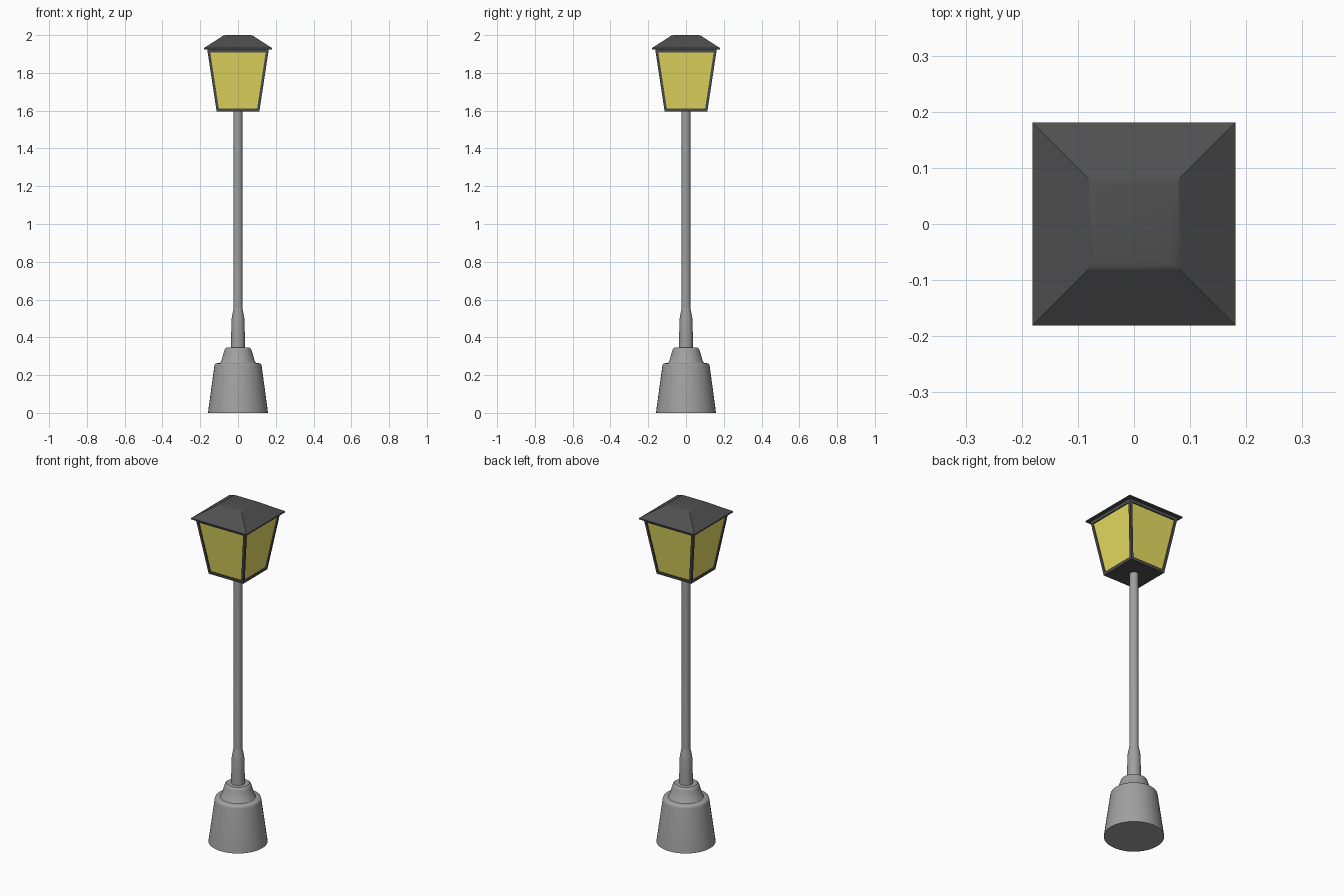
import bpy, bmesh, math

if "Cube" in bpy.data.objects:
    bpy.data.objects.remove(bpy.data.objects["Cube"])


def material(name, color):
    m = bpy.data.materials.new(name)
    m.diffuse_color = (*color, 1)
    m.use_nodes = True
    m.node_tree.nodes["Principled BSDF"].inputs["Base Color"].default_value = m.diffuse_color
    return m


IRON = material("grey_iron", (0.35, 0.35, 0.35))
DARK = material("dark_metal", (0.08, 0.08, 0.08))
GLASS = material("yellow_glass", (0.8, 0.72, 0.12))


def finish(name, bm, mat, smooth=False):
    bmesh.ops.recalc_face_normals(bm, faces=bm.faces)
    me = bpy.data.meshes.new(name)
    bm.to_mesh(me)
    bm.free()
    me.materials.append(mat)
    ob = bpy.data.objects.new(name, me)
    bpy.context.collection.objects.link(ob)
    if smooth:
        bpy.ops.object.select_all(action='DESELECT')
        ob.select_set(True)
        bpy.context.view_layer.objects.active = ob
        bpy.ops.object.shade_smooth_by_angle(angle=math.radians(35))
    return ob


def loft(bm, rings):
    """Skin a stack of equal-length point rings and cap both ends."""
    rows = [[bm.verts.new(p) for p in r] for r in rings]
    n = len(rows[0])
    for a, b in zip(rows, rows[1:]):
        for i in range(n):
            j = (i + 1) % n
            bm.faces.new((a[i], a[j], b[j], b[i]))
    bm.faces.new(rows[0][::-1])
    bm.faces.new(rows[-1])


def circle(r, z, n=40):
    return [(r * math.cos(2 * math.pi * i / n), r * math.sin(2 * math.pi * i / n), z)
            for i in range(n)]


def rect(x0, x1, y0, y1, z):
    return [(x0, y0, z), (x1, y0, z), (x1, y1, z), (x0, y1, z)]


def square(h, z):
    return rect(-h, h, -h, h, z)


def lathe(name, profile):
    bm = bmesh.new()
    loft(bm, [circle(r, z) for r, z in profile])
    return finish(name, bm, IRON, smooth=True)


def half(z):
    """Half width of the tapering lantern at height z."""
    return 0.113 + (z - 1.595) * (0.163 - 0.113) / 0.33


# Stepped round base and post
lathe("base", [(0.159, 0), (0.125, 0.25), (0.123, 0.257), (0.117, 0.262), (0.095, 0.265),
               (0.09, 0.27), (0.073, 0.328), (0.069, 0.339), (0.061, 0.345), (0.03, 0.346)])
lathe("post", [(0.037, 0.335), (0.036, 0.42), (0.034, 0.495), (0.031, 0.515),
               (0.025, 0.545), (0.024, 0.56), (0.023, 1.6)])

# Glass body, slightly inset from the frame
bm = bmesh.new()
loft(bm, [square(half(z) - 0.006, z) for z in (1.6, 1.922)])
finish("lantern_glass", bm, GLASS)

# Frame: floor plate, top rail and four leaning corner bars
for name, z0, z1 in (("floor_plate", 1.595, 1.611), ("top_rail", 1.907, 1.926)):
    bm = bmesh.new()
    loft(bm, [square(half(z), z) for z in (z0, z1)])
    finish(name, bm, DARK)

bm = bmesh.new()
for sx in (-1, 1):
    for sy in (-1, 1):
        loft(bm, [rect(sx * (half(z) - 0.014), sx * half(z),
                       sy * (half(z) - 0.014), sy * half(z), z) for z in (1.6, 1.924)])
finish("corner_bars", bm, DARK)

# Truncated pyramid roof with a thin eave and softened top
bm = bmesh.new()
loft(bm, [square(h, z) for h, z in ((0.181, 1.924), (0.181, 1.931), (0.089, 1.990),
                                    (0.083, 1.9945), (0.077, 1.998), (0.066, 2.0))])
finish("roof", bm, DARK, smooth=True)
